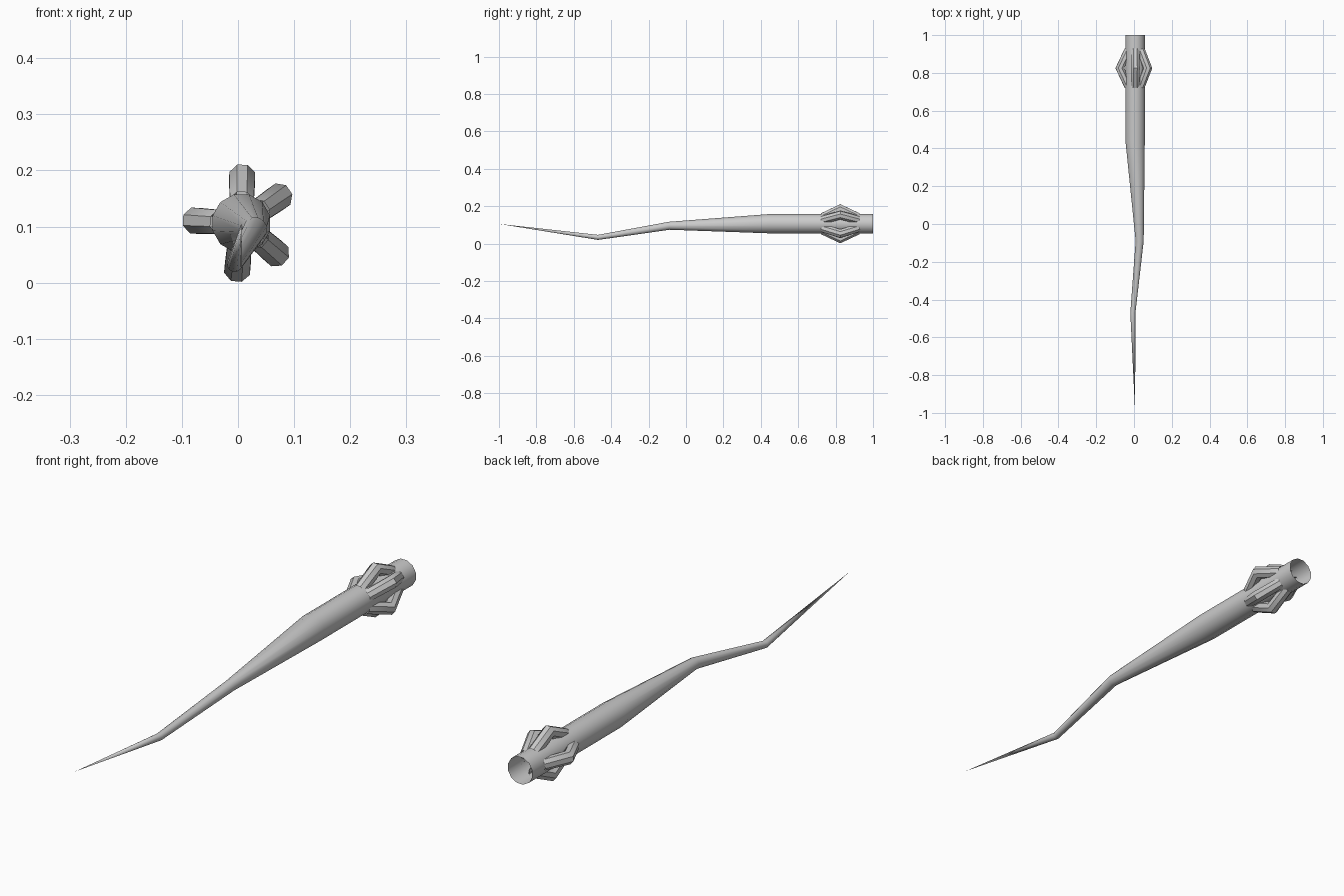
import bpy, bmesh, math
from mathutils import Vector

if "Cube" in bpy.data.objects:
    bpy.data.objects.remove(bpy.data.objects["Cube"])


def sweep(name, path, radii, sides, phase=0.0, side_ref=Vector((0, 0, 1))):
    """Open-ended tube swept along a polyline; a zero radius makes a point."""
    bm = bmesh.new()
    pts = [Vector(p) for p in path]
    rings = []
    for i, (p, r) in enumerate(zip(pts, radii)):
        d_in = (p - pts[i - 1]).normalized() if i else Vector()
        d_out = (pts[i + 1] - p).normalized() if i < len(pts) - 1 else Vector()
        t = (d_in + d_out).normalized()
        u = (side_ref - t * side_ref.dot(t)).normalized()
        v = t.cross(u)
        if r == 0:
            rings.append([bm.verts.new(p)] * sides)
            continue
        rings.append([bm.verts.new(p + r * (math.cos(a) * u + math.sin(a) * v))
                      for a in (phase + 2 * math.pi * k / sides for k in range(sides))])
    for a, b in zip(rings, rings[1:]):
        for k in range(sides):
            n = (k + 1) % sides
            quad = [a[k], a[n], b[n], b[k]]
            bm.faces.new(list(dict.fromkeys(quad)))
    bmesh.ops.recalc_face_normals(bm, faces=bm.faces)
    mesh = bpy.data.meshes.new(name)
    bm.to_mesh(mesh)
    bm.free()
    obj = bpy.data.objects.new(name, mesh)
    bpy.context.collection.objects.link(obj)
    bpy.ops.object.select_all(action='DESELECT')
    obj.select_set(True)
    bpy.context.view_layer.objects.active = obj
    bpy.ops.object.shade_smooth_by_angle(angle=math.radians(40))
    return obj


# Tapered, crooked shaft with an open back end
CX, CZ = 0.006, 0.106
sweep("shaft",
      [(CX, 1.0, CZ), (CX, 0.44, CZ), (0.03, -0.09, 0.095),
       (-0.006, -0.47, 0.033), (CX, -1.0, 0.105)],
      [0.053, 0.053, 0.022, 0.014, 0.0], 12, phase=math.pi / 12)

# Five bent loops standing out around the back of the shaft
for i, angle in enumerate((89, 35, -41, -95, 177)):
    a = math.radians(angle)
    out = Vector((math.cos(a), 0, math.sin(a)))
    path = [Vector((CX, y, CZ)) + out * r
            for y, r in ((0.73, 0.036), (0.825, 0.081), (0.92, 0.036))]
    sweep(f"grip_loop_{i + 1}", path, [0.023, 0.025, 0.023], 8,
          phase=math.pi / 8, side_ref=out)
